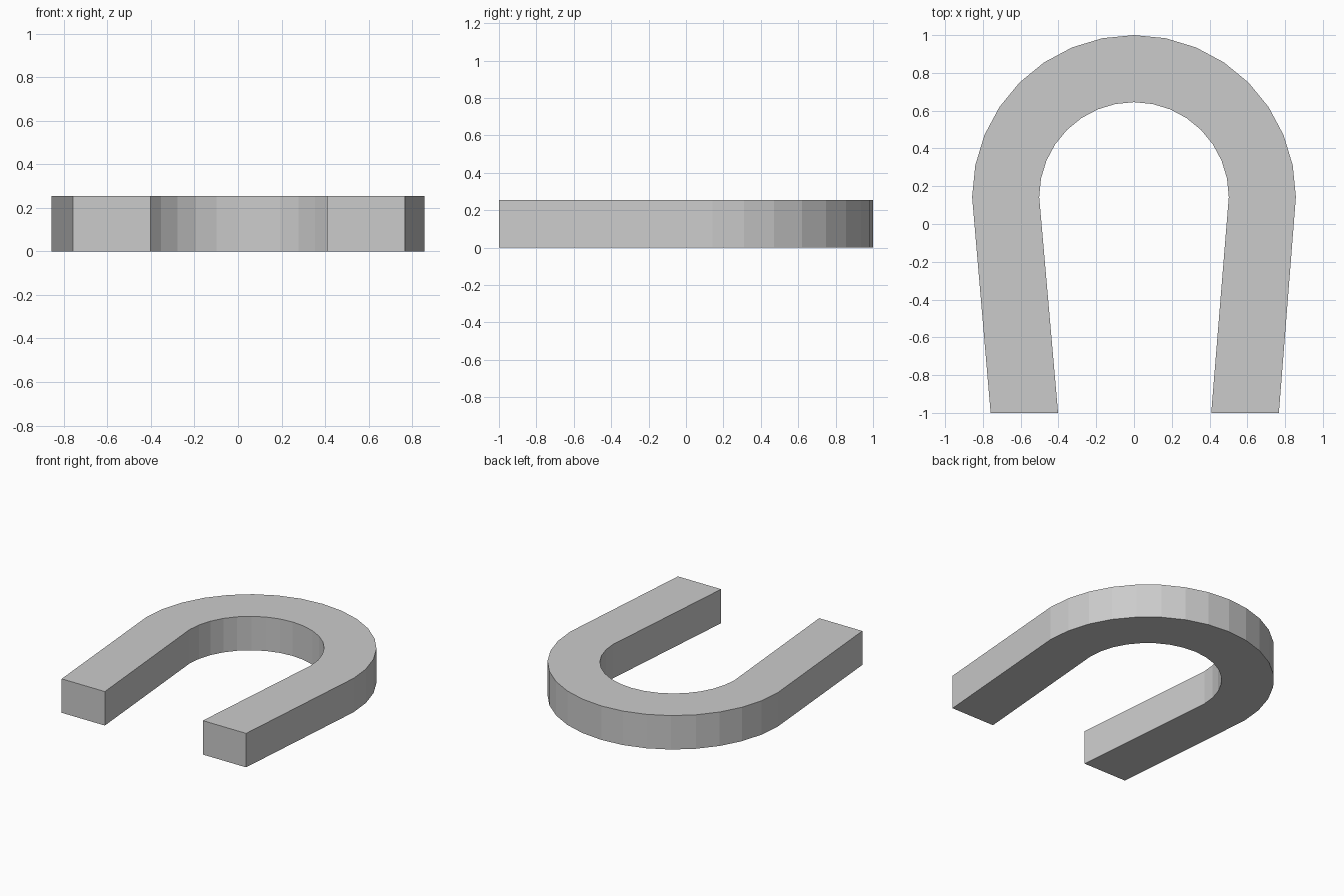
import bpy, bmesh, math

cube = bpy.data.objects.get("Cube")
if cube:
    bpy.data.objects.remove(cube, do_unlink=True)

HEIGHT = 0.254
CENTRE_Y = 0.143
OUTER, INNER = 0.857, 0.502
SEGMENTS = 16


def arc(radius):
    """Half circle from right to left over the back."""
    steps = [math.pi * i / SEGMENTS for i in range(SEGMENTS + 1)]
    return [(radius * math.cos(a), CENTRE_Y + radius * math.sin(a)) for a in steps]


# Outer and inner edges of the horseshoe, each ending in a leg tip
outer = [(0.767, -1.0)] + arc(OUTER) + [(-0.759, -1.0)]
inner = [(0.409, -1.0)] + arc(INNER) + [(-0.402, -1.0)]

# Flat band between the two edges, extruded upward
bm = bmesh.new()
out_v = [bm.verts.new((x, y, 0)) for x, y in outer]
in_v = [bm.verts.new((x, y, 0)) for x, y in inner]
for i in range(len(outer) - 1):
    bm.faces.new((out_v[i], out_v[i + 1], in_v[i + 1], in_v[i]))
band = bmesh.ops.extrude_face_region(bm, geom=bm.faces[:])
top = [g for g in band["geom"] if isinstance(g, bmesh.types.BMVert)]
bmesh.ops.translate(bm, verts=top, vec=(0, 0, HEIGHT))
bmesh.ops.recalc_face_normals(bm, faces=bm.faces[:])

mesh = bpy.data.meshes.new("horseshoe_body")
bm.to_mesh(mesh)
bm.free()
body = bpy.data.objects.new("horseshoe_body", mesh)
bpy.context.collection.objects.link(body)

# Plain grey material
grey = bpy.data.materials.new("light_grey")
grey.use_nodes = True
colour = (0.6, 0.6, 0.6, 1.0)
grey.diffuse_color = colour
grey.node_tree.nodes["Principled BSDF"].inputs["Base Color"].default_value = colour
mesh.materials.append(grey)
